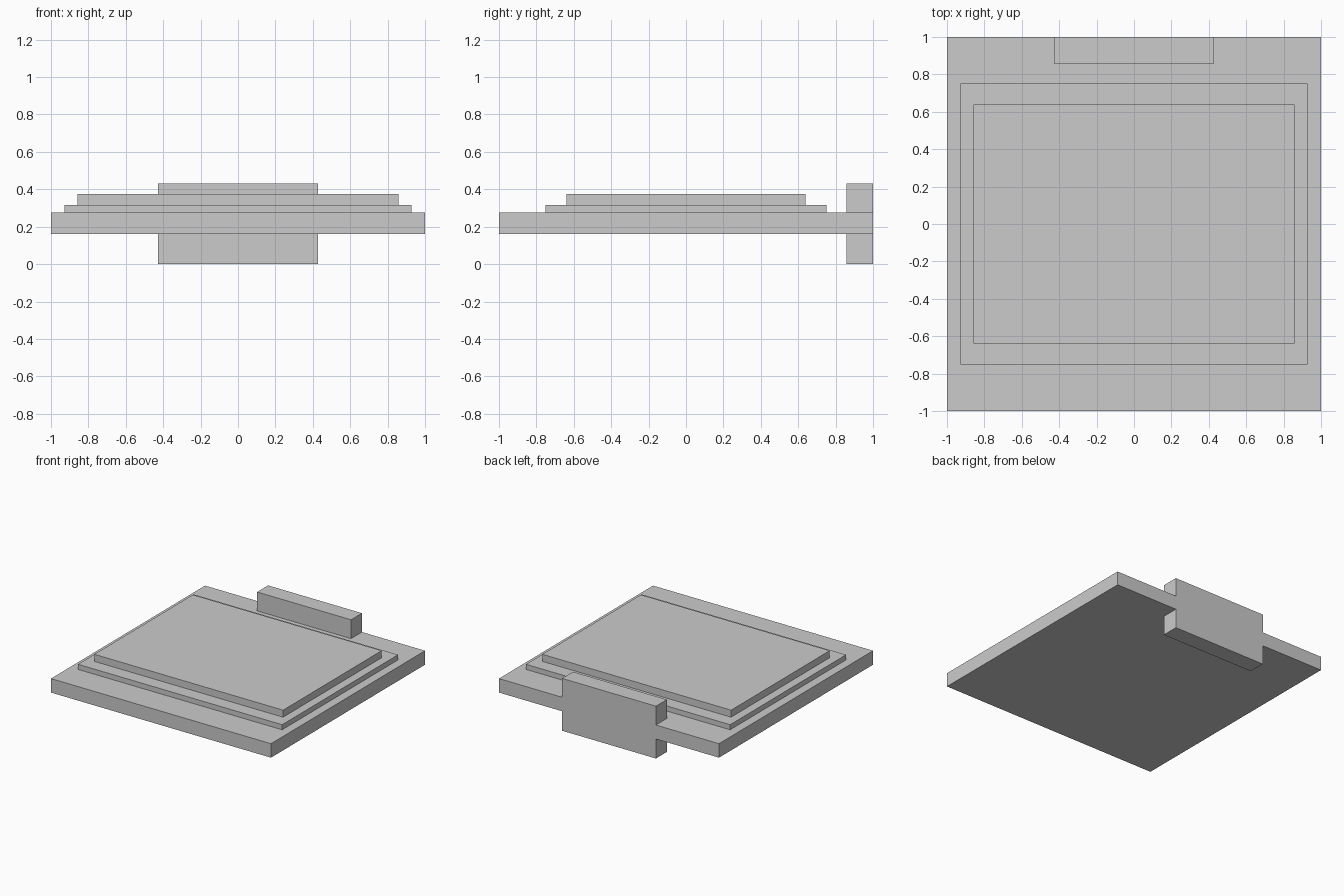
import bpy

cube = bpy.data.objects.get("Cube")
if cube:
    bpy.data.objects.remove(cube, do_unlink=True)

# Single flat colour
grey = bpy.data.materials.new("light_grey")
grey.use_nodes = True
colour = (0.6, 0.6, 0.6, 1)
grey.diffuse_color = colour
grey.node_tree.nodes["Principled BSDF"].inputs["Base Color"].default_value = colour


def box(name, x, y, z):
    """Box spanning the given (min, max) range on each axis."""
    spans = (x, y, z)
    bpy.ops.mesh.primitive_cube_add(size=1, location=[(a + b) / 2 for a, b in spans])
    ob = bpy.context.object
    ob.name = name
    ob.scale = [b - a for a, b in spans]
    bpy.ops.object.transform_apply(location=False, rotation=False, scale=True)
    ob.data.materials.append(grey)
    return ob


# Stepped slab: each tier rests on the one below
bottom = 0.16
for name, half_x, half_y, top in (
    ("base_plate", 1, 1, 0.275),
    ("lower_step", 0.928, 0.752, 0.317),
    ("upper_step", 0.858, 0.64, 0.375),
):
    box(name, (-half_x, half_x), (-half_y, half_y), (bottom, top))
    bottom = top

# Upright block through the back edge
box("back_block", (-0.427, 0.427), (0.858, 1), (0, 0.43))
